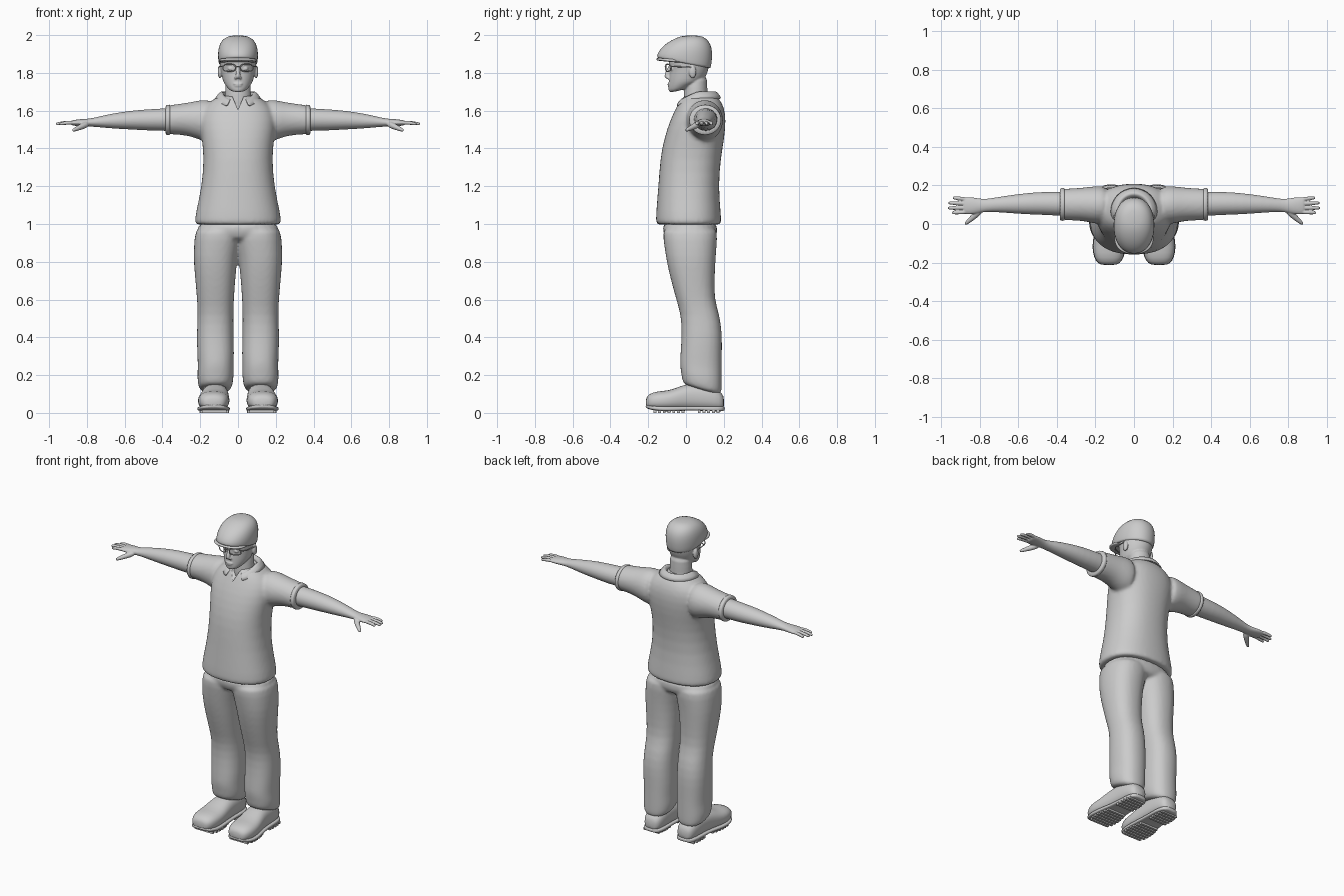
import bpy, bmesh, math
from mathutils import Vector as V

def loft(bm, rings, n=28, p=2.0):
    """Skin closed rings (centre, u, v) shaped as superellipses."""
    rows = []
    for c, u, v in rings:
        row = []
        for i in range(n):
            a = 2 * math.pi * i / n
            ca, sa = math.cos(a), math.sin(a)
            f = lambda t: math.copysign(abs(t) ** (2 / p), t)
            row.append(bm.verts.new(c + u * f(ca) + v * f(sa)))
        rows.append(row)
    for r0, r1 in zip(rows, rows[1:]):
        for i in range(n):
            j = (i + 1) % n
            bm.faces.new((r0[i], r0[j], r1[j], r1[i]))
    bm.faces.new(rows[0][::-1])
    bm.faces.new(rows[-1])

def zr(y0, z0, y1, z1, x0, x1):
    """Ring around z, from front point (y0,z0) to back point (y1,z1)."""
    return (V(((x0 + x1) / 2, (y0 + y1) / 2, (z0 + z1) / 2)), V(((x1 - x0) / 2, 0, 0)),
            V((0, (y1 - y0) / 2, (z1 - z0) / 2)))

def sym(z, y0, y1, rx):
    return zr(y0, z, y1, z, -rx, rx)

def xr(x, z0, z1, y0, y1):
    return (V((x, (y0 + y1) / 2, (z0 + z1) / 2)), V((0, (y1 - y0) / 2, 0)), V((0, 0, (z1 - z0) / 2)))

def yr(y, z0, z1, cx, hw):
    return (V((cx, y, (z0 + z1) / 2)), V((hw, 0, 0)), V((0, 0, (z1 - z0) / 2)))

def tube(bm, pts, radii, n=12):
    pts = [V(p) for p in pts]
    rings = []
    for i, (p, r) in enumerate(zip(pts, radii)):
        t = (pts[min(i + 1, len(pts) - 1)] - pts[max(i - 1, 0)]).normalized()
        u = t.cross(V((0.1, 0.2, 1)) if abs(t.z) < 0.8 else V((1, 0, 0))).normalized()
        rings.append((p, u * r, t.cross(u) * r))
    loft(bm, rings, n)

def ball(bm, c, s):
    r = bmesh.ops.create_uvsphere(bm, u_segments=16, v_segments=10, radius=1)
    for v in r["verts"]:
        v.co = V(c) + V((v.co.x * s[0], v.co.y * s[1], v.co.z * s[2]))

def mirror_bm(bm):
    g = bmesh.ops.duplicate(bm, geom=bm.verts[:] + bm.edges[:] + bm.faces[:])
    for v in g["geom"]:
        if isinstance(v, bmesh.types.BMVert):
            v.co.x *= -1

def make(name, bm, sub=1, voxel=0, smooth=0, mirror=False):
    bmesh.ops.recalc_face_normals(bm, faces=bm.faces)
    me = bpy.data.meshes.new(name)
    bm.to_mesh(me)
    bm.free()
    me.shade_smooth()
    ob = bpy.data.objects.new(name, me)
    bpy.context.collection.objects.link(ob)
    if sub:
        m = ob.modifiers.new("sub", "SUBSURF")
        m.levels = m.render_levels = sub
    if voxel:
        m = ob.modifiers.new("fuse", "REMESH")
        m.mode, m.voxel_size, m.use_smooth_shade = "VOXEL", voxel, True
    if smooth:
        m = ob.modifiers.new("relax", "SMOOTH")
        m.factor, m.iterations = 0.5, smooth
    if mirror:
        ob.modifiers.new("mirror", "MIRROR").use_mirror_merge = False
    return ob

# Shirt: sleeves and torso fused, with a V cut at the neck
bm = bmesh.new()
loft(bm, [xr(0.12, 1.42, 1.665, 0.0, 0.2), xr(0.2, 1.445, 1.657, 0.0, 0.197), xr(0.25, 1.463, 1.645, 0.013, 0.19),
          xr(0.3, 1.472, 1.638, 0.018, 0.186), xr(0.37, 1.475, 1.628, 0.02, 0.182), xr(0.38, 1.476, 1.626, 0.021, 0.181)])
mirror_bm(bm)
loft(bm, [sym(0.995, -0.15, 0.18, 0.22), sym(1.0, -0.16, 0.188, 0.231), sym(1.05, -0.16, 0.186, 0.227),
          sym(1.2, -0.147, 0.172, 0.192), sym(1.35, -0.137, 0.185, 0.181), sym(1.45, -0.117, 0.203, 0.192),
          sym(1.55, -0.085, 0.213, 0.207), sym(1.62, -0.05, 0.203, 0.185), sym(1.665, -0.03, 0.175, 0.125),
          sym(1.685, 0.0, 0.155, 0.09)], p=2.3)
shirt = make("shirt", bm, voxel=0.01, smooth=5)
bm = bmesh.new()
tri = [(0, 1.605), (0.045, 1.71), (-0.045, 1.71)]
f, b = [[bm.verts.new((x, y, z)) for x, z in tri] for y in (-0.3, 0.0)]
bm.faces.new(f)
bm.faces.new(b)
for i in range(3):
    bm.faces.new((f[i], f[(i + 1) % 3], b[(i + 1) % 3], b[i]))
cutter = make("neckline_cutter", bm, sub=0)
cutter.hide_render = True
cutter.display_type = "WIRE"
m = shirt.modifiers.new("neckline", "BOOLEAN")
m.operation, m.object = "DIFFERENCE", cutter
cutter.hide_viewport = True

# Sleeve cuffs
bm = bmesh.new()
loft(bm, [xr(0.358, 1.473, 1.632, 0.017, 0.186), xr(0.362, 1.471, 1.633, 0.016, 0.187),
          xr(0.38, 1.471, 1.629, 0.016, 0.187), xr(0.385, 1.474, 1.627, 0.019, 0.184)])
make("sleeve_cuff", bm, mirror=True)

# Folded collar, open at the front
bm = bmesh.new()
rows = []
for i in range(41):
    a = math.radians(-152 + 304 * i / 40)
    s, c = math.sin(a), math.cos(a)
    z = 1.698 - 0.048 * max(0, -c) ** 1.2
    k = 1.1 if c < 0 else 1
    rows.append([bm.verts.new((rx * s, 0.065 + ry * c * k, z + dz)) for rx, ry, dz in
                 ((0.074, 0.075, -0.02), (0.083, 0.088, 0), (0.093, 0.098, 0), (0.118, 0.118, -0.033))])
for r0, r1 in zip(rows, rows[1:]):
    for i in range(3):
        bm.faces.new((r0[i], r0[i + 1], r1[i + 1], r1[i]))
collar = make("collar", bm)
m = collar.modifiers.new("cloth", "SOLIDIFY")
m.thickness, m.offset = 0.008, 0

# Trousers: two legs and a pelvis fused
bm = bmesh.new()
leg = [(-0.01, 0.145, 0.18, 0.09, 0.045, 0.2), (-0.02, 0.17, 0.19, 0.11, 0.03, 0.21),
       (-0.025, 0.21, 0.19, 0.17, 0.022, 0.217), (-0.033, 0.25, 0.19, 0.23, 0.024, 0.212),
       (-0.03, 0.31, 0.19, 0.31, 0.02, 0.216), (-0.022, 0.42, 0.192, 0.42, 0.024, 0.219),
       (-0.027, 0.52, 0.178, 0.52, 0.024, 0.213), (-0.055, 0.61, 0.15, 0.6, 0.022, 0.217),
       (-0.09, 0.74, 0.152, 0.72, 0.012, 0.229), (-0.108, 0.83, 0.158, 0.83, 0.002, 0.237),
       (-0.12, 0.92, 0.165, 0.92, -0.02, 0.231), (-0.13, 1.0, 0.17, 1.0, -0.03, 0.223)]
loft(bm, [zr(*r) for r in leg], p=2.3)
mirror_bm(bm)
loft(bm, [sym(0.9, -0.1, 0.15, 0.19), sym(0.95, -0.123, 0.168, 0.222), sym(1.03, -0.132, 0.17, 0.215)], p=2.3)
make("trousers", bm, voxel=0.01, smooth=4)

# Arms with palm, fingers and thumb
bm = bmesh.new()
loft(bm, [xr(0.3, 1.49, 1.615, 0.04, 0.165), xr(0.38, 1.493, 1.613, 0.042, 0.168), xr(0.48, 1.495, 1.607, 0.048, 0.166),
          xr(0.56, 1.5, 1.601, 0.05, 0.16), xr(0.66, 1.505, 1.586, 0.058, 0.147), xr(0.74, 1.513, 1.568, 0.063, 0.133),
          xr(0.785, 1.516, 1.557, 0.062, 0.128), xr(0.83, 1.518, 1.556, 0.05, 0.138), xr(0.875, 1.52, 1.55, 0.05, 0.141),
          xr(0.885, 1.525, 1.547, 0.055, 0.136)])
for y0, y1, tip in ((0.062, 0.058, 0.945), (0.084, 0.083, 0.965), (0.106, 0.109, 0.962), (0.128, 0.136, 0.94)):
    d = tip - 0.86
    tube(bm, [(0.86, y0, 1.536), (0.86 + d * 0.55, (y0 + y1) / 2, 1.537), (tip - 0.008, y1, 1.53), (tip, y1, 1.528)],
         (0.011, 0.0105, 0.009, 0.006))
tube(bm, [(0.79, 0.075, 1.533), (0.825, 0.043, 1.517), (0.855, 0.016, 1.504), (0.872, 0.002, 1.496), (0.876, 0.0, 1.494)],
     (0.018, 0.017, 0.012, 0.009, 0.005))
make("arm", bm, voxel=0.004, smooth=2, mirror=True)

# Head, neck, nose, lips and ears
bm = bmesh.new()
loft(bm, [sym(1.56, -0.015, 0.12, 0.078), sym(1.66, -0.014, 0.115, 0.07), sym(1.72, -0.01, 0.112, 0.067),
          sym(1.8, 0.0, 0.115, 0.065)])
loft(bm, [zr(-0.082, 1.694, 0.0, 1.715, -0.032, 0.032), zr(-0.092, 1.703, 0.03, 1.725, -0.05, 0.05),
          zr(-0.094, 1.72, 0.06, 1.745, -0.064, 0.064), sym(1.75, -0.092, 0.085, 0.078), sym(1.785, -0.09, 0.108, 0.087),
          sym(1.82, -0.085, 0.12, 0.093), sym(1.85, -0.094, 0.125, 0.097), sym(1.9, -0.09, 0.127, 0.098),
          sym(1.95, -0.05, 0.1, 0.07)])
tube(bm, [(0, -0.082, 1.84), (0, -0.094, 1.81), (0, -0.103, 1.782), (0, -0.098, 1.77)], (0.009, 0.011, 0.015, 0.011))
ball(bm, (0, -0.09, 1.742), (0.026, 0.009, 0.005))
ball(bm, (0, -0.088, 1.732), (0.022, 0.01, 0.006))
for s in (1, -1):
    ball(bm, (0.012 * s, -0.094, 1.774), (0.008, 0.01, 0.008))
    ball(bm, (0.038 * s, -0.074, 1.822), (0.017, 0.012, 0.01))
    ball(bm, (0.096 * s, 0.035, 1.805), (0.012, 0.02, 0.034))
make("head", bm, voxel=0.0045, smooth=2)

# Flat cap and its peak
bm = bmesh.new()
loft(bm, [zr(-0.135, 1.878, 0.12, 1.83, -0.095, 0.095), zr(-0.15, 1.878, 0.13, 1.818, -0.102, 0.102),
          zr(-0.157, 1.888, 0.137, 1.855, -0.106, 0.106), zr(-0.143, 1.92, 0.141, 1.91, -0.107, 0.107),
          zr(-0.105, 1.958, 0.131, 1.955, -0.097, 0.097), zr(-0.055, 1.985, 0.105, 1.985, -0.074, 0.074),
          zr(-0.01, 1.999, 0.07, 1.999, -0.035, 0.035)], p=2.15)
make("flat_cap", bm)
bm = bmesh.new()
loft(bm, [zr(-0.15, 1.864, 0.0, 1.85, -0.095, 0.095), zr(-0.158, 1.868, 0.005, 1.853, -0.101, 0.101),
          zr(-0.158, 1.876, 0.005, 1.864, -0.102, 0.102), zr(-0.148, 1.882, 0.0, 1.87, -0.096, 0.096)], p=2.2)
make("cap_peak", bm)

# Spectacles
def wire(name, pts, r, cyclic=False):
    cu = bpy.data.curves.new(name, "CURVE")
    cu.dimensions, cu.bevel_depth, cu.bevel_resolution = "3D", r, 2
    sp = cu.splines.new("POLY")
    sp.points.add(len(pts) - 1)
    for q, p in zip(sp.points, pts):
        q.co = (*p, 1)
    sp.use_cyclic_u = cyclic
    bpy.context.collection.objects.link(bpy.data.objects.new(name, cu))

for s in (1, -1):
    rim = []
    for i in range(24):
        a = 2 * math.pi * i / 24
        x = 0.046 + 0.033 * math.copysign(abs(math.cos(a)) ** 0.7, math.cos(a))
        rim.append((s * x, -0.108 + 4.5 * x * x, 1.827 + 0.019 * math.copysign(abs(math.sin(a)) ** 0.7, math.sin(a))))
    wire("spectacle_rim", rim, 0.003, True)
    wire("spectacle_temple", [(s * 0.079, -0.08, 1.835), (s * 0.099, -0.05, 1.833), (s * 0.102, 0.03, 1.83)], 0.003)
wire("spectacle_bridge", [(-0.013, -0.107, 1.832), (0, -0.11, 1.835), (0.013, -0.107, 1.832)], 0.003)

# Shoe uppers
bm = bmesh.new()
loft(bm, [yr(-0.213, 0.03, 0.075, 0.131, 0.035), yr(-0.2, 0.02, 0.1, 0.13, 0.064), yr(-0.15, 0.012, 0.116, 0.13, 0.083),
          yr(-0.09, 0.012, 0.117, 0.128, 0.084), yr(-0.03, 0.012, 0.142, 0.124, 0.077), yr(0.03, 0.012, 0.16, 0.12, 0.07),
          yr(0.12, 0.012, 0.15, 0.119, 0.066), yr(0.18, 0.012, 0.12, 0.118, 0.057), yr(0.203, 0.02, 0.085, 0.118, 0.035)], p=2.4)
make("shoe", bm, mirror=True)

# Soles with cross treads and heel
bm = bmesh.new()
loft(bm, [yr(-0.214, 0.028, 0.045, 0.131, 0.04), yr(-0.195, 0.018, 0.04, 0.13, 0.07), yr(-0.14, 0.008, 0.035, 0.13, 0.087),
          yr(-0.08, 0.008, 0.035, 0.128, 0.086), yr(0.0, 0.012, 0.035, 0.122, 0.073), yr(0.06, 0.012, 0.035, 0.12, 0.068),
          yr(0.15, 0.008, 0.035, 0.118, 0.068), yr(0.19, 0.008, 0.035, 0.118, 0.056), yr(0.206, 0.012, 0.033, 0.118, 0.03)], p=4)
make("sole", bm, mirror=True)
bm = bmesh.new()
for y, w in ((-0.165, 0.13), (-0.14, 0.15), (-0.115, 0.155), (-0.09, 0.155), (-0.065, 0.15), (-0.04, 0.14), (-0.015, 0.125),
             (0.07, 0.12), (0.095, 0.125), (0.12, 0.125), (0.145, 0.12), (0.17, 0.11)):
    for v in bmesh.ops.create_cube(bm, size=1)["verts"]:
        v.co = V((0.125 + v.co.x * w, y + v.co.y * 0.015, 0.008 + v.co.z * 0.016))
tread = make("sole_tread", bm, sub=0, mirror=True)
tread.data.shade_flat()
